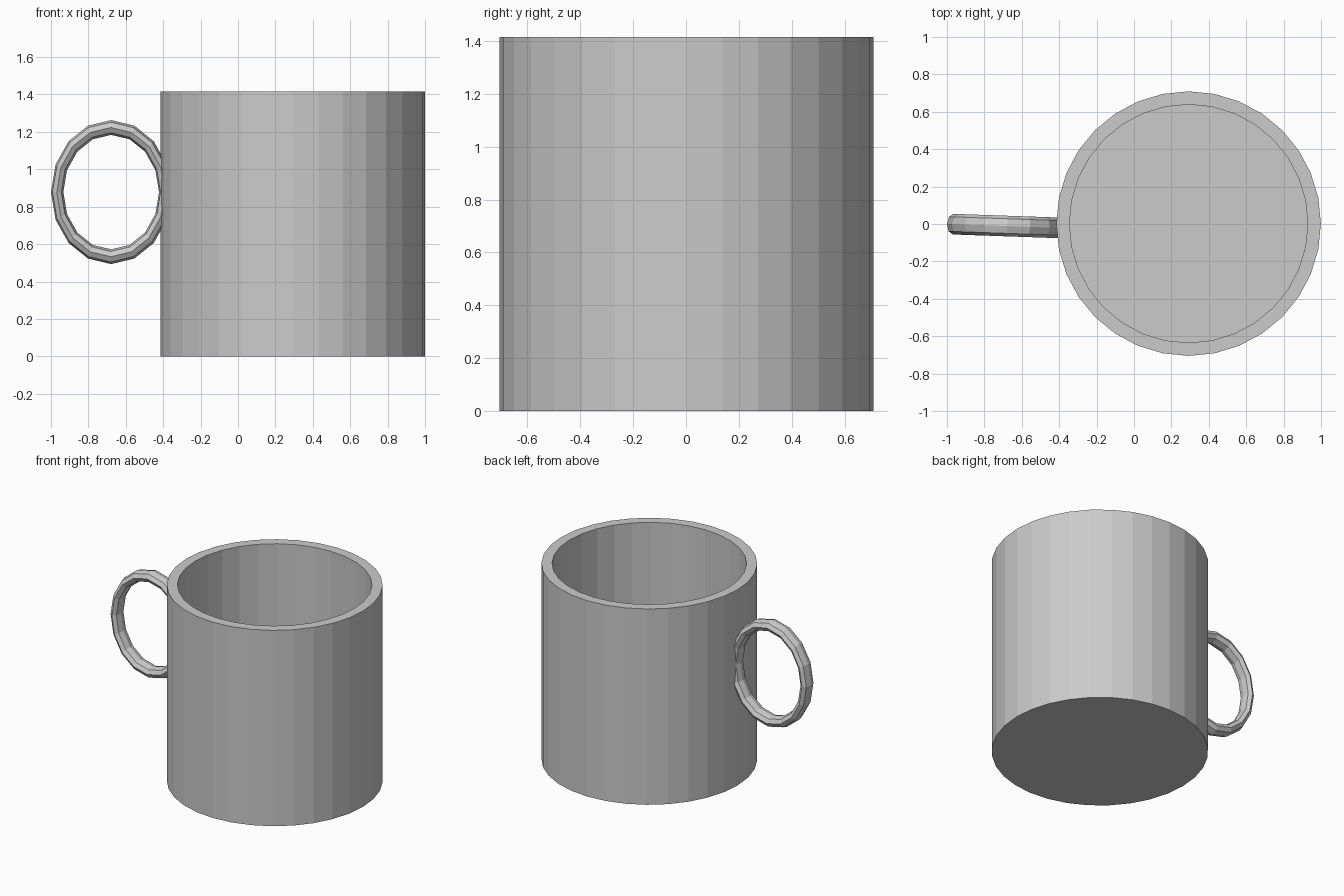
import bpy, bmesh
from math import radians, pi, cos, sin

if "Cube" in bpy.data.objects:
    bpy.data.objects.remove(bpy.data.objects["Cube"])

SIDES = 32
R_OUT, R_IN, HEIGHT, FLOOR = 0.707, 0.637, 1.415, 0.07

# cup body: one profile of stacked rings, capped at underside and inner floor
bm = bmesh.new()
rings = []
for r, z in [(R_OUT, 0), (R_OUT, HEIGHT), (R_IN, HEIGHT), (R_IN, FLOOR)]:
    rings.append([bm.verts.new((r * cos(2 * pi * i / SIDES), r * sin(2 * pi * i / SIDES), z))
                  for i in range(SIDES)])
for low, high in zip(rings, rings[1:]):
    for i in range(SIDES):
        j = (i + 1) % SIDES
        bm.faces.new((low[i], low[j], high[j], high[i]))
bm.faces.new(rings[0][::-1])
bm.faces.new(rings[-1])
bmesh.ops.recalc_face_normals(bm, faces=bm.faces)
mesh = bpy.data.meshes.new("cup_body")
bm.to_mesh(mesh)
bm.free()
body = bpy.data.objects.new("cup_body", mesh)
body.location = (0.292, 0.002, 0)
bpy.context.collection.objects.link(body)

# handle: upright low-poly ring, stretched tall, turned slightly about z
bpy.ops.mesh.primitive_torus_add(
    major_segments=16, minor_segments=8, major_radius=0.289, minor_radius=0.033,
    location=(-0.678, -0.011, 0.878), rotation=(radians(90), 0, radians(-2)))
handle = bpy.context.object
handle.name = "handle"
handle.scale = (1, 1.195, 1.67)
